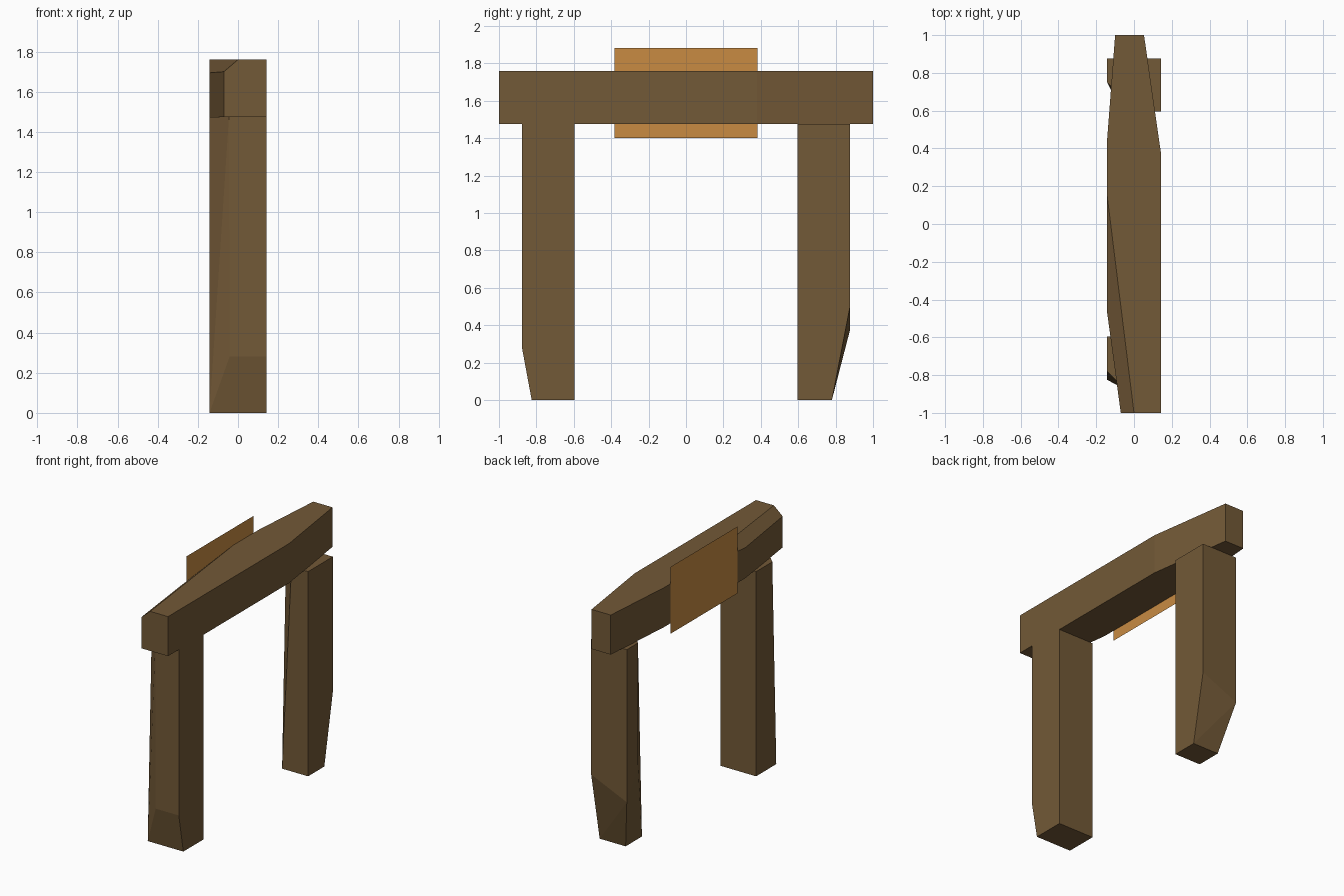
import bpy, bmesh, math

if "Cube" in bpy.data.objects:
    bpy.data.objects.remove(bpy.data.objects["Cube"])

W = 0.142                  # half width of the timbers
Z0, Z1 = 1.475, 1.76       # underside and top of the beam


def material(name, rgb):
    m = bpy.data.materials.new(name)
    m.diffuse_color = (*rgb, 1)
    m.use_nodes = True
    m.node_tree.nodes["Principled BSDF"].inputs["Base Color"].default_value = m.diffuse_color
    return m


def finish(name, bm, mat):
    me = bpy.data.meshes.new(name)
    bm.to_mesh(me)
    bm.free()
    me.materials.append(mat)
    ob = bpy.data.objects.new(name, me)
    bpy.context.collection.objects.link(ob)
    return ob


def hewn_timber(name, points, mat):
    """Convex block with rough-cut corners, coplanar triangles merged."""
    bm = bmesh.new()
    for p in points:
        bm.verts.new(p)
    bmesh.ops.convex_hull(bm, input=bm.verts[:])
    bmesh.ops.dissolve_limit(bm, angle_limit=math.radians(0.8),
                             verts=bm.verts[:], edges=bm.edges[:])
    bmesh.ops.recalc_face_normals(bm, faces=bm.faces[:])
    return finish(name, bm, mat)


def level(outline, z):
    return [(x, y, z) for x, y in outline]


wood = material("dark_wood", (0.17, 0.10, 0.038))
board = material("board_wood", (0.58, 0.26, 0.055))

# Cross beam: tapered ends and one chamfered top edge
shared = [(-0.1, 1), (0.053, 1), (W, 0.38), (W, -1), (-W, 0.45)]
hewn_timber("cross_beam",
            level(shared + [(-0.07, -1), (-W, -0.47)], Z0)
            + level(shared + [(0, -1), (-W, 0.15)], Z1)
            + [(-0.07, -1, 1.70), (-W, -0.47, 1.694)], wood)

# Front post: cut toe and a chamfered outer corner
hewn_timber("front_post",
            level([(-W, -0.595), (W, -0.595), (W, -0.877),
                   (-0.045, -0.877), (-W, -0.78)], Z0)
            + level([(W, -0.877), (-0.042, -0.877)], 0.28)
            + level([(-W, -0.595), (W, -0.595), (W, -0.825), (-W, -0.825)], 0),
            wood)

# Back post: slanted toe cut and a chamfered inner corner
hewn_timber("back_post",
            level([(W, 0.595), (W, 0.877), (-W, 0.877),
                   (-W, 0.75), (0.01, 0.595)], Z0)
            + [(W, 0.877, 0.5), (-W, 0.877, 0.375), (-W, 0.75, 0.6)]
            + level([(W, 0.595), (W, 0.78), (-0.065, 0.78), (-0.065, 0.595)], 0),
            wood)

# Sign board: a thin sheet on the left side of the beam
bm = bmesh.new()
bm.faces.new([bm.verts.new((-W - 0.001, y, z)) for y, z in
              ((-0.383, 1.40), (0.383, 1.40), (0.383, 1.882), (-0.383, 1.882))])
finish("sign_board", bm, board)
